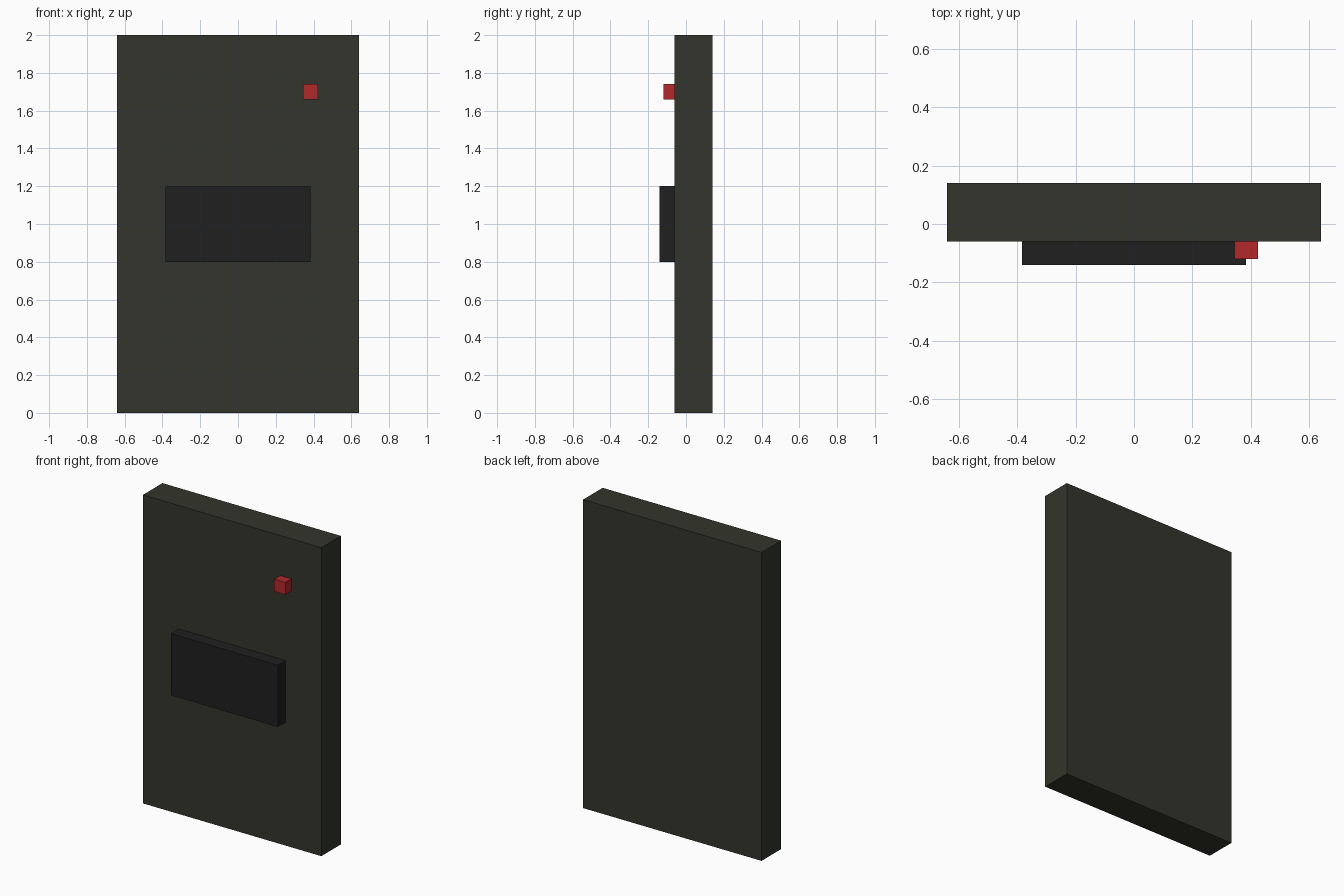
import bpy

if "Cube" in bpy.data.objects:
    bpy.data.objects.remove(bpy.data.objects["Cube"])


def material(name, rgb):
    mat = bpy.data.materials.new(name)
    mat.diffuse_color = (*rgb, 1)
    mat.use_nodes = True
    mat.node_tree.nodes["Principled BSDF"].inputs["Base Color"].default_value = mat.diffuse_color
    return mat


def box(name, low, high, mat):
    centre = [(a + b) / 2 for a, b in zip(low, high)]
    bpy.ops.mesh.primitive_cube_add(size=1, location=centre)
    obj = bpy.context.object
    obj.name = name
    obj.scale = [b - a for a, b in zip(low, high)]
    bpy.ops.object.transform_apply(location=False, rotation=False, scale=True)
    obj.data.materials.append(mat)
    return obj


olive = material("dark_olive", (0.033, 0.036, 0.025))
black = material("near_black", (0.014, 0.014, 0.014))
red = material("red", (0.45, 0.022, 0.024))

# Upright slab
box("main_panel", (-0.64, -0.06, 0), (0.64, 0.14, 2), olive)
# Raised plate on the front
box("front_plate", (-0.384, -0.14, 0.8), (0.384, -0.06, 1.2), black)
# Small indicator block at upper right
box("indicator_light", (0.344, -0.12, 1.66), (0.424, -0.06, 1.74), red)
